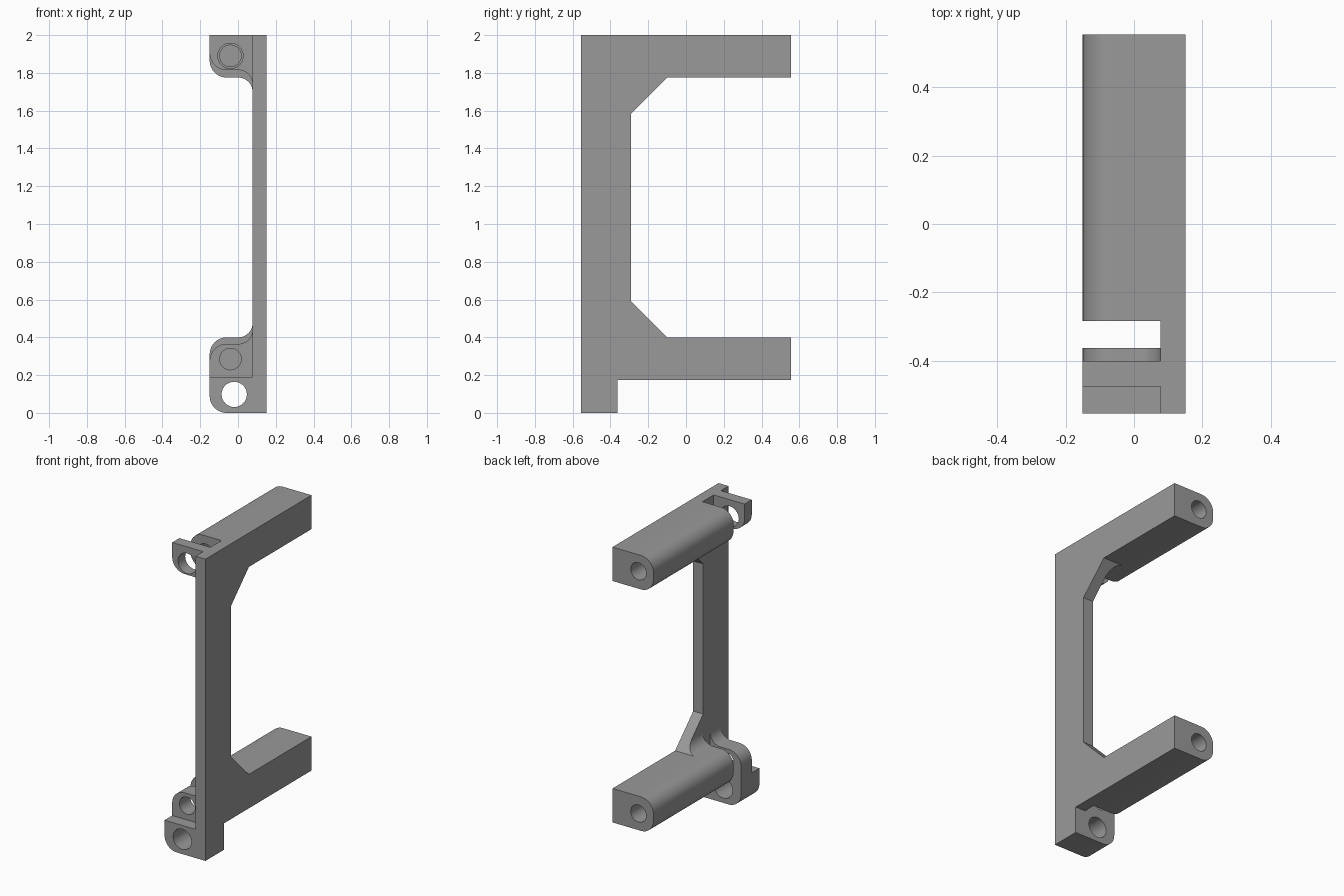
import bpy, bmesh, math

if "Cube" in bpy.data.objects:
    bpy.data.objects.remove(bpy.data.objects["Cube"])

grey = bpy.data.materials.new("grey")
grey.diffuse_color = (0.32, 0.32, 0.32, 1)
grey.use_nodes = True
grey.node_tree.nodes["Principled BSDF"].inputs["Base Color"].default_value = grey.diffuse_color


def prism(name, pts, lo, hi, axis):
    """Extrude a closed outline: (x, z) along y, or (y, z) along x."""
    bm = bmesh.new()
    def place(p, d):
        return (p[0], d, p[1]) if axis == "y" else (d, p[0], p[1])
    a = [bm.verts.new(place(p, lo)) for p in pts]
    b = [bm.verts.new(place(p, hi)) for p in pts]
    bm.faces.new(a)
    bm.faces.new(b[::-1])
    n = len(pts)
    for i in range(n):
        bm.faces.new((a[i], b[i], b[(i + 1) % n], a[(i + 1) % n]))
    bmesh.ops.recalc_face_normals(bm, faces=bm.faces)
    me = bpy.data.meshes.new(name)
    bm.to_mesh(me)
    bm.free()
    ob = bpy.data.objects.new(name, me)
    me.materials.append(grey)
    bpy.context.collection.objects.link(ob)
    return ob


def arc(cx, cz, r, a0, a1, n=12):
    return [(cx + r * math.cos(math.radians(a0 + (a1 - a0) * i / n)),
             cz + r * math.sin(math.radians(a0 + (a1 - a0) * i / n))) for i in range(n + 1)]


def rect(x0, z0, x1, z1):
    return [(x0, z0), (x1, z0), (x1, z1), (x0, z1)]


L, IN, WEB, R = -0.15, 0.11, 0.077, 0.09


def lobe(name, base, tip, y0, y1, round_base):
    """Rounded lobe from base height to tip height, filleted into the web at the tip."""
    s = 1 if tip > base else -1
    f = 0.075
    pts = [(IN, base)]
    if round_base:
        pts += arc(L + R, base + s * R, R, -90 * s, -180 * s)
    else:
        pts += [(L, base)]
    pts += arc(L + R, tip - s * R, R, 180 * s, 90 * s)
    pts += arc(WEB - f, tip + s * f, f, -90 * s, 0)
    pts += [(IN, tip + s * f)]
    return prism(name, pts, y0, y1, "y")


def boolean(target, other, op):
    m = target.modifiers.new(op, "BOOLEAN")
    m.operation, m.solver, m.object = op, "EXACT", other
    bpy.context.view_layer.update()
    me = bpy.data.meshes.new_from_object(
        target.evaluated_get(bpy.context.evaluated_depsgraph_get()))
    target.modifiers.clear()
    target.data = me
    bpy.data.objects.remove(other)


# Upright web plate, oversized and trimmed later by the side outline
bracket = prism("bracket", rect(WEB, -0.05, 0.2, 2.05), -0.6, 0.6, "y")

# Arms, front tabs and bottom lug
lug_outline = [(IN, 0), (IN, 0.19), (L, 0.19)] + arc(L + R, R, R, 180, 270)
parts = [
    lobe("upper_arm", 2.0, 1.775, -0.283, 0.555, True),
    lobe("lower_arm", 0.175, 0.40, -0.283, 0.555, True),
    lobe("upper_tab", 2.0, 1.815, -0.475, -0.40, False),
    lobe("lower_tab", 0.15, 0.365, -0.475, -0.362, False),
    prism("lug", lug_outline, -0.555, -0.362, "y"),
]
for p in parts:
    boolean(bracket, p, "UNION")

# Trim everything to the C-shaped side outline with its chamfered gussets
side = [(-0.555, 0), (-0.362, 0), (-0.362, 0.175), (0.555, 0.175), (0.555, 0.40),
        (-0.10, 0.40), (-0.29, 0.59), (-0.29, 1.585), (-0.10, 1.775),
        (0.555, 1.775), (0.555, 2), (-0.555, 2)]
boolean(bracket, prism("side_trim", side, -0.3, 0.15, "x"), "INTERSECT")

# Screw holes: x, z, radius, start, end
for x, z, r, y0, y1 in [
    (-0.04, 1.89, 0.067, -0.6, -0.38), (-0.04, 1.89, 0.057, -0.34, -0.03),
    (-0.04, 1.89, 0.057, 0.25, 0.6),
    (-0.04, 0.285, 0.057, -0.6, -0.03), (-0.04, 0.285, 0.057, 0.25, 0.6),
    (-0.02, 0.098, 0.067, -0.6, -0.3),
]:
    boolean(bracket, prism("hole", arc(x, z, r, 0, 360, 32)[:-1], y0, y1, "y"), "DIFFERENCE")

# Crisp edges, smooth rounds
bpy.context.view_layer.objects.active = bracket
bracket.select_set(True)
bpy.ops.object.shade_smooth_by_angle(angle=math.radians(30))
